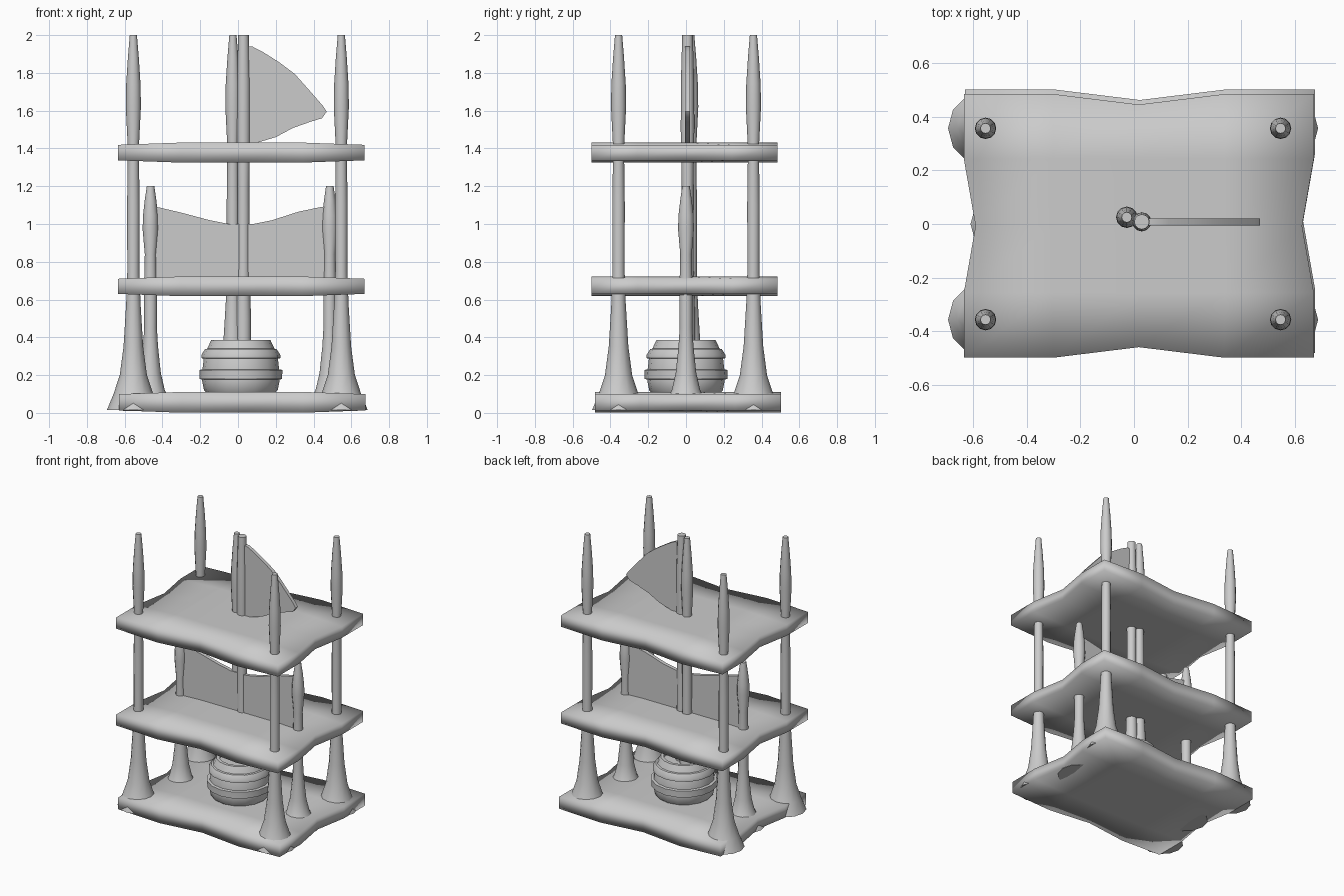
import bpy, bmesh, math

if "Cube" in bpy.data.objects:
    bpy.data.objects.remove(bpy.data.objects["Cube"])


def finish(bm, name, angle=None):
    bmesh.ops.recalc_face_normals(bm, faces=bm.faces)
    me = bpy.data.meshes.new(name)
    bm.to_mesh(me)
    bm.free()
    ob = bpy.data.objects.new(name, me)
    bpy.context.collection.objects.link(ob)
    bpy.ops.object.select_all(action='DESELECT')
    ob.select_set(True)
    bpy.context.view_layer.objects.active = ob
    if angle is None:
        bpy.ops.object.shade_smooth()
    else:
        bpy.ops.object.shade_smooth_by_angle(angle=math.radians(angle))
    return ob


def lathe(name, profile, x, y, sides=12, zscale=1.0, angle=50):
    """Spin (radius, z) points into a capped solid."""
    bm = bmesh.new()
    rings = []
    for r, z in profile:
        rings.append([bm.verts.new((x + r * math.cos(2 * math.pi * i / sides),
                                    y + r * math.sin(2 * math.pi * i / sides),
                                    z * zscale)) for i in range(sides)])
    for a, b in zip(rings, rings[1:]):
        for i in range(sides):
            j = (i + 1) % sides
            bm.faces.new((a[i], a[j], b[j], b[i]))
    bm.faces.new(rings[0])
    bm.faces.new(rings[-1])
    return finish(bm, name, angle)


def slab(name, outline, y0, y1, angle=40):
    """Extrude an (x, z) outline from y0 to y1."""
    bm = bmesh.new()
    f = bm.faces.new([bm.verts.new((x, y0, z)) for x, z in outline])
    ext = bmesh.ops.extrude_face_region(bm, geom=[f])
    for v in ext['geom']:
        if isinstance(v, bmesh.types.BMVert):
            v.co.y = y1
    return finish(bm, name, angle)


def deck(name, cx, cy, cz, half):
    """Soft board with a notch worn into the middle of each edge."""
    bm = bmesh.new()
    xs = [-0.653, -0.32, 0, 0.32, 0.653]
    ys = [-0.492, -0.25, 0, 0.25, 0.492]
    grids = []
    for side in (-1, 1):
        grid = []
        for i, x in enumerate(xs):
            row = []
            for j, y in enumerate(ys):
                px = x * (0.933 if i in (0, 4) and j == 2 else 1)
                py = y * (0.92 if j in (0, 4) and i == 2 else 1)
                h = half - (0.012 if i in (0, 4) else 0)
                row.append(bm.verts.new((cx + px, cy + py, cz + side * h)))
            grid.append(row)
        for i in range(4):
            for j in range(4):
                bm.faces.new((grid[i][j], grid[i + 1][j],
                              grid[i + 1][j + 1], grid[i][j + 1]))
        grids.append(grid)
    rim = ([(i, 0) for i in range(4)] + [(4, j) for j in range(4)]
           + [(i, 4) for i in range(4, 0, -1)] + [(0, j) for j in range(4, 0, -1)])
    for k, (i, j) in enumerate(rim):
        m, n = rim[(k + 1) % len(rim)]
        lo, hi = grids
        bm.faces.new((lo[i][j], lo[m][n], hi[m][n], hi[i][j]))
    return finish(bm, name)


# Three decks
deck("lower_deck", 0.022, 0.01, 0.056, 0.055)
deck("middle_deck", 0.018, -0.007, 0.67, 0.052)
deck("upper_deck", 0.018, -0.007, 1.378, 0.053)

# Posts: flared foot, slim shaft, swollen tip
post = [(0.14, 0.015), (0.105, 0.1), (0.072, 0.2), (0.052, 0.35), (0.038, 0.58),
        (0.032, 0.75), (0.033, 1.1), (0.029, 1.4), (0.04, 1.62), (0.038, 1.74),
        (0.029, 1.88), (0.019, 2.0)]
for side, x in (("left", -0.554), ("right", 0.547)):
    for end, y in (("front", -0.357), ("back", 0.357)):
        lathe(f"{end}_{side}_post", post, x, y)
lathe("left_cloth_post", [(r * 1.05, z) for r, z in post], -0.463, 0, zscale=0.6)
lathe("right_cloth_post", [(r * 1.05, z) for r, z in post], 0.486, 0, zscale=0.6)

# Central mast and the flag pole beside it
lathe("mast", post, -0.027, 0.025)
lathe("flag_pole", [(0.042, 0.1), (0.04, 0.5), (0.033, 0.75), (0.031, 1.2),
                    (0.036, 1.5), (0.035, 1.75), (0.028, 2.0)], 0.029, 0.008)

# Flag
slab("flag", [(0.03, 1.94), (0.075, 1.94), (0.13, 1.912), (0.22, 1.855),
              (0.3, 1.795), (0.38, 1.705), (0.45, 1.625), (0.47, 1.595),
              (0.445, 1.56), (0.38, 1.54), (0.29, 1.508), (0.2, 1.46),
              (0.1, 1.43), (0.03, 1.42)], -0.006, 0.02)

# Hung cloth with a sagging top edge
top = [(-0.49, 1.1), (-0.42, 1.088), (-0.3, 1.06), (-0.15, 1.02), (-0.05, 1.0),
       (0.08, 1.0), (0.18, 1.02), (0.32, 1.065), (0.44, 1.09), (0.51, 1.1)]
slab("hung_cloth", top + [(0.5, 0.66), (-0.48, 0.66)], -0.012, 0.014)

# Barrel with two raised hoops
lathe("barrel", [(0.165, 0.09), (0.195, 0.12), (0.205, 0.17), (0.203, 0.23),
                 (0.196, 0.29), (0.178, 0.34), (0.157, 0.385), (0.135, 0.385),
                 (0.135, 0.36)], 0.015, 0, sides=16, angle=40)
for label, z, r0, r1 in (("lower", 0.172, 0.219, 0.22), ("upper", 0.282, 0.209, 0.19)):
    lathe(f"{label}_hoop", [(r0 - 0.03, z), (r0, z + 0.008), (r0, z + 0.025),
                            (r1, z + 0.055), (r1 - 0.03, z + 0.062)],
          0.015, 0, sides=16, angle=40)
